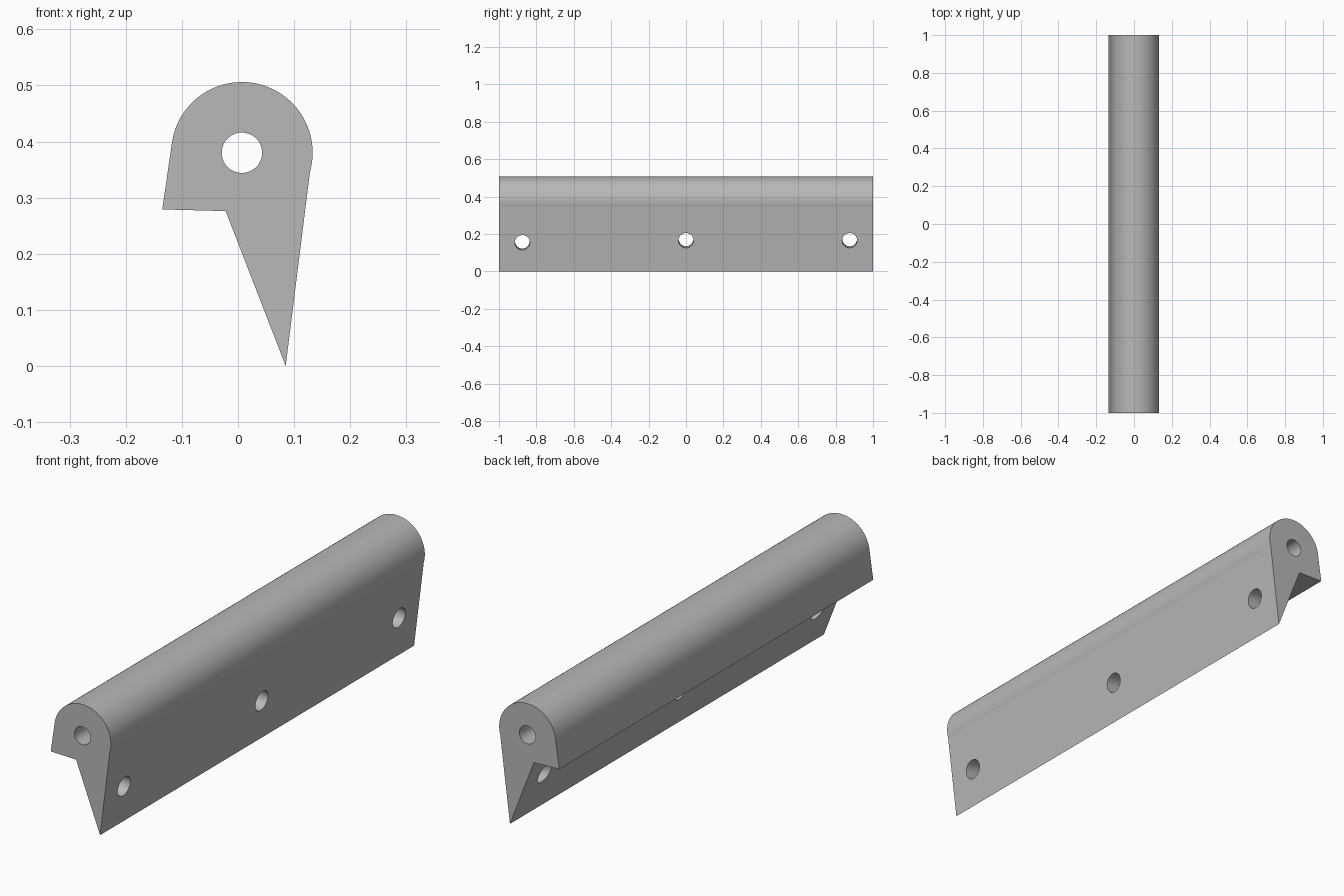
import bpy
import bmesh
from math import sin, cos, radians
from mathutils import Vector

old = bpy.data.objects.get("Cube")
if old:
    bpy.data.objects.remove(old, do_unlink=True)

HALF = 1.0                          # half length of the strip
CX, CZ, R = 0.007, 0.38, 0.126      # rounded head
BORE = 0.036
TIP = (0.085, 0.0)
TILT = radians(7.2)                 # lean of the flat mounting face

grey = bpy.data.materials.new("plain grey")
grey.use_nodes = True
grey.diffuse_color = (0.48, 0.48, 0.48, 1)
grey.node_tree.nodes["Principled BSDF"].inputs["Base Color"].default_value = grey.diffuse_color


def make_object(name, bm):
    bmesh.ops.recalc_face_normals(bm, faces=bm.faces)
    mesh = bpy.data.meshes.new(name)
    bm.to_mesh(mesh)
    bm.free()
    mesh.materials.append(grey)
    obj = bpy.data.objects.new(name, mesh)
    bpy.context.collection.objects.link(obj)
    return obj


def cut_hole(target, centre, axis, radius, depth):
    """Drill a round hole along the axis, then discard the cutter."""
    bm = bmesh.new()
    bmesh.ops.create_cone(bm, cap_ends=True, segments=64, radius1=radius,
                          radius2=radius, depth=depth)
    turn = Vector((0, 0, 1)).rotation_difference(Vector(axis)).to_matrix()
    bmesh.ops.rotate(bm, verts=bm.verts, matrix=turn)
    bmesh.ops.translate(bm, verts=bm.verts, vec=centre)
    cutter = make_object("hole_cutter", bm)
    cutter.hide_render = True
    mod = target.modifiers.new("hole", 'BOOLEAN')
    mod.operation = 'DIFFERENCE'
    mod.solver = 'EXACT'
    mod.object = cutter
    bpy.context.view_layer.objects.active = target
    bpy.ops.object.modifier_apply(modifier=mod.name)
    bpy.data.objects.remove(cutter, do_unlink=True)


# Strip: rounded head, short lip and tapering wedge, extruded along y
start, end, steps = radians(-16), radians(172.5), 64
profile = [TIP]
for i in range(steps + 1):
    a = start + (end - start) * i / steps
    profile.append((CX + R * cos(a), CZ + R * sin(a)))
profile += [(-0.135, 0.279), (-0.022, 0.276)]

bm = bmesh.new()
face = bm.faces.new([bm.verts.new((x, -HALF, z)) for x, z in profile])
ext = bmesh.ops.extrude_face_region(bm, geom=[face], use_keep_orig=True)
moved = [g for g in ext["geom"] if isinstance(g, bmesh.types.BMVert)]
bmesh.ops.translate(bm, verts=moved, vec=(0, 2 * HALF, 0))
strip = make_object("hinge_strip", bm)

# Long bore through the head
cut_hole(strip, (CX, 0, CZ), (0, 1, 0), BORE, 2 * HALF + 0.2)

# Three screw holes square to the flat face
for y, z in ((-0.875, 0.154), (0, 0.165), (0.875, 0.165)):
    x = TIP[0] + z * sin(TILT) / cos(TILT)
    cut_hole(strip, (x, y, z), (cos(TILT), 0, -sin(TILT)), 0.04, 0.4)

# Smooth curves, crisp edges
bpy.ops.object.select_all(action='DESELECT')
strip.select_set(True)
bpy.context.view_layer.objects.active = strip
bpy.ops.object.shade_smooth_by_angle(angle=radians(7))
